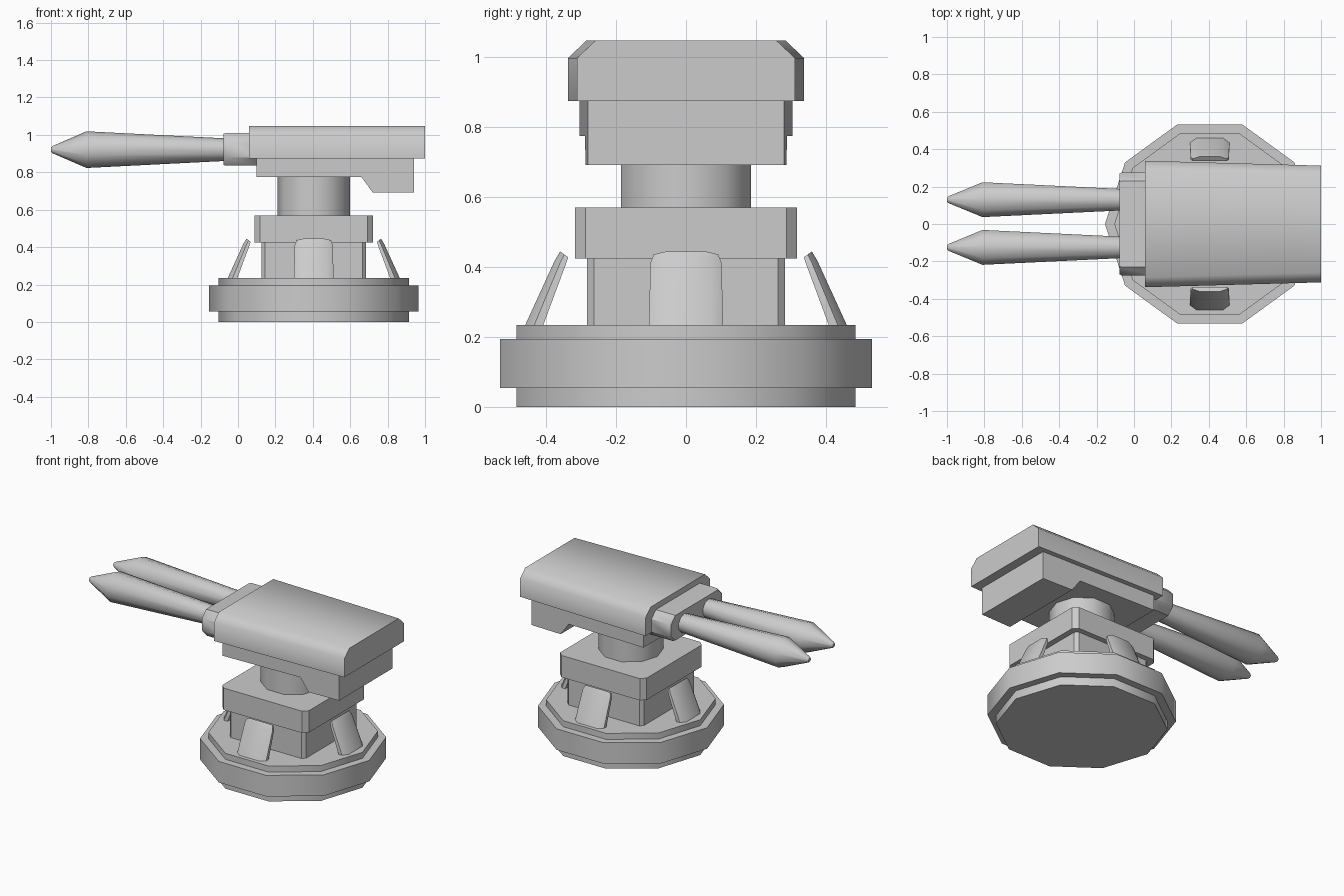
import bpy, math
from mathutils import Matrix, Vector

if "Cube" in bpy.data.objects:
    bpy.data.objects.remove(bpy.data.objects["Cube"])

CX = 0.405  # centre of the pedestal along x


def loft(name, rings, smooth=None):
    """Closed solid through a list of equal-length rings of points."""
    n = len(rings[0])
    verts = [p for r in rings for p in r]
    faces = [tuple(range(n))[::-1], tuple(range(len(verts) - n, len(verts)))]
    for k in range(len(rings) - 1):
        for i in range(n):
            j = (i + 1) % n
            faces.append((k * n + i, k * n + j, (k + 1) * n + j, (k + 1) * n + i))
    me = bpy.data.meshes.new(name)
    me.from_pydata(verts, [], faces)
    ob = bpy.data.objects.new(name, me)
    bpy.context.collection.objects.link(ob)
    bpy.ops.object.select_all(action='DESELECT')
    ob.select_set(True)
    bpy.context.view_layer.objects.active = ob
    bpy.ops.object.mode_set(mode='EDIT')
    bpy.ops.mesh.select_all(action='SELECT')
    bpy.ops.mesh.normals_make_consistent(inside=False)
    bpy.ops.object.mode_set(mode='OBJECT')
    if smooth:
        bpy.ops.object.shade_smooth_by_angle(angle=math.radians(smooth))
    return ob


def decagon(r):
    return [(r * math.cos(i * math.pi / 5), r * math.sin(i * math.pi / 5)) for i in range(10)]


def chamfered(hx, hy, c):
    return [(hx, -hy + c), (hx, hy - c), (hx - c, hy), (-hx + c, hy),
            (-hx, hy - c), (-hx, -hy + c), (-hx + c, -hy), (hx - c, -hy)]


def stack(name, layers, smooth=None):
    """Vertical stack of (outline, z) about the pedestal axis."""
    return loft(name, [[(CX + x, y, z) for x, y in o] for o, z in layers], smooth)


# Ten-sided stepped base
stack("base", [(decagon(r), z) for r, z in
      [(0.51, 0), (0.51, 0.055), (0.56, 0.055), (0.56, 0.195), (0.51, 0.195), (0.51, 0.235)]], 40)

# Square pedestal, collar and round neck
stack("pedestal", [(chamfered(0.28, 0.283, 0.02), z) for z in (0.23, 0.43)])
stack("collar", [(chamfered(0.318, 0.318, 0.03), z) for z in (0.425, 0.57)])
stack("neck", [(decagon(0.195), z) for z in (0.565, 0.785)], 40)

# Four leaning pads around the pedestal: rings of (radial, sideways, height)
for i in range(4):
    rot = Matrix.Translation((CX, 0, 0)) @ Matrix.Rotation(i * math.pi / 2, 4, 'Z')
    rings = []
    for ri, zi, ro, zo, w in [(0.41, 0.23, 0.462, 0.23, 0.106),
                              (0.345, 0.405, 0.376, 0.418, 0.102),
                              (0.337, 0.428, 0.36, 0.445, 0.092)]:
        rm, zm = (ri + ro) / 2, (zi + zo) / 2
        pts = [(ri, -w, zi), (rm, -w, zm), (ro, -w + 0.035, zo),
               (ro, w - 0.035, zo), (rm, w, zm), (ri, w, zi)]
        rings.append([tuple(rot @ Vector(p)) for p in pts])
    loft("pad_%d" % (i + 1), rings, 55)

# Turret underside with dropped rear, tapering slightly to the back
profile = [(0.10, 0.88), (0.10, 0.775), (0.66, 0.775), (0.72, 0.692), (0.94, 0.692), (0.94, 0.88)]
loft("turret_underside",
     [[(x, s * (0.305 - 0.024 * (x - 0.1) / 0.84), z) for x, z in profile] for s in (-1, 1)])

# Upper hull with chamfered top edges
loft("turret_hull",
     [[(x, -w, 0.875), (x, w, 0.875), (x, w, 0.998), (x, w - 0.053, 1.048),
       (x, -w + 0.053, 1.048), (x, -w, 0.998)] for x, w in ((0.06, 0.338), (1.0, 0.312))], 60)

# Barrel mount
loft("barrel_mount",
     [[(x, y, 0.9225 + z) for y, z in chamfered(hy, hz, 0.045)]
      for x, hy, hz in ((-0.078, 0.268, 0.083), (-0.066, 0.276, 0.0875), (0.10, 0.276, 0.0875))], 40)

# Pair of flared, pointed barrels
for side, y0 in (("left", 0.13), ("right", -0.125)):
    loft("barrel_" + side,
         [[(x, y0 + b, 0.921 + a) for a, b in decagon(r)]
          for x, r in ((-0.06, 0.06), (-0.81, 0.098), (-0.99, 0.02), (-1.0, 0.012))], 40)
